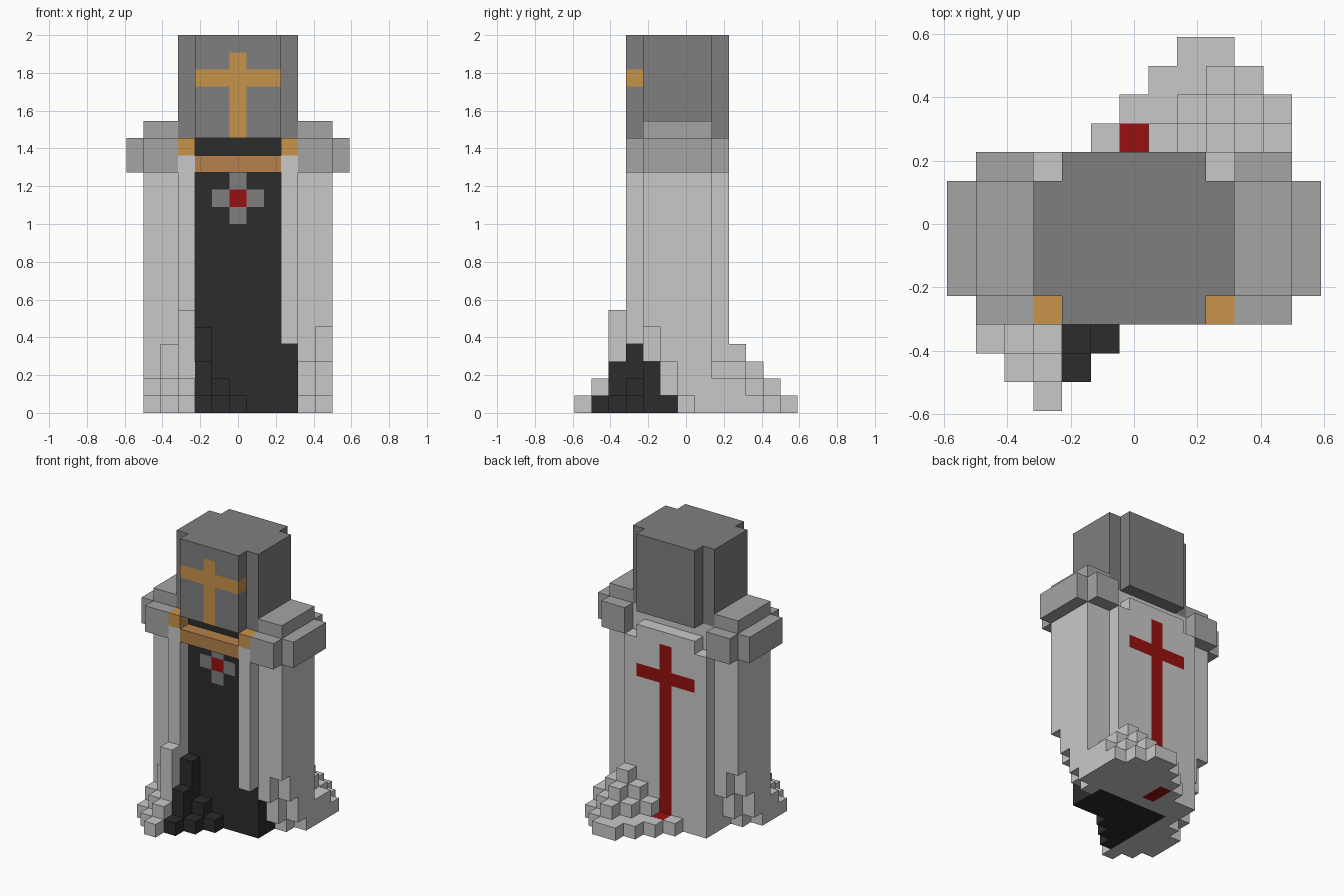
import bpy, bmesh
from mathutils import Vector

if "Cube" in bpy.data.objects:
    bpy.data.objects.remove(bpy.data.objects["Cube"])

V = 1 / 11          # cube size; cells are centred on x, y and start at z = 0
COLOURS = {
    "pale_cloth": (0.584, 0.584, 0.584), "shoulder_grey": (0.376, 0.376, 0.376),
    "helmet_grey": (0.212, 0.212, 0.212), "black_cloth": (0.025, 0.025, 0.025),
    "gold": (0.584, 0.296, 0.069), "bronze": (0.462, 0.219, 0.07),
    "red": (0.319, 0.005, 0.005),
}
NAMES = list(COLOURS)
MATS = []
for n, c in COLOURS.items():
    m = bpy.data.materials.new(n)
    m.diffuse_color = (*c, 1)
    m.use_nodes = True
    m.node_tree.nodes["Principled BSDF"].inputs["Base Color"].default_value = m.diffuse_color
    MATS.append(m)

cells = {}          # (x, y, z) -> (part, colour)


def box(part, colour, xs, ys, zs):
    """Fill an inclusive range of cells."""
    for i in range(xs[0], xs[1] + 1):
        for j in range(ys[0], ys[1] + 1):
            for k in range(zs[0], zs[1] + 1):
                cells[i, j, k] = (part, colour)


def columns(part, colour, y, start, heights):
    """A row of ground-standing columns along x."""
    for n, h in enumerate(heights):
        box(part, colour, (start + n,) * 2, (y, y), (0, h - 1))


# robe core: black in front, pale at the back and left
box("robe", "black_cloth", (-2, 3), (-2, 0), (0, 14))
box("cloak", "pale_cloth", (-3, 3), (1, 1), (0, 15))
box("cloak", "pale_cloth", (-3, -3), (-2, 0), (0, 15))
box("cloak", "pale_cloth", (3, 3), (-2, 0), (15, 15))
box("robe", "black_cloth", (-2, 2), (-2, 0), (15, 15))

# cloak back panel and front borders
box("cloak", "pale_cloth", (-3, 3), (2, 2), (0, 13))
box("cloak", "pale_cloth", (-2, 2), (2, 2), (14, 14))
box("cloak", "pale_cloth", (-3, -3), (-3, -3), (0, 14))
box("cloak", "pale_cloth", (3, 3), (-3, -3), (4, 14))

# cloak sides, with hems lifted at front right and back left
for s in (1, -1):
    for x, hem in ((4, (3, 1, 0, 0)), (5, (5, 3, 1, 0))):
        for y, k in zip((-2, -1, 0, 1), hem):
            yy = y if s > 0 else -1 - y
            box("cloak", "pale_cloth", (s * x,) * 2, (yy, yy), (k, 13))

# hem blown forward on the left
columns("cloak_hem_front", "pale_cloth", -3, -5, (2, 4))
columns("cloak_hem_front", "pale_cloth", -4, -5, (1, 2, 6))
columns("cloak_hem_front", "pale_cloth", -5, -4, (1, 2))
columns("cloak_hem_front", "pale_cloth", -6, -3, (1,))
columns("robe_hem", "black_cloth", -3, -2, (5, 2, 1))
columns("robe_hem", "black_cloth", -4, -2, (3, 1))
columns("robe_hem", "black_cloth", -5, -2, (1,))

# hem blown backward on the right
columns("cloak_hem_back", "pale_cloth", 2, 4, (3, 2))
columns("cloak_hem_back", "pale_cloth", 3, -1, (1, 1, 2, 3, 4, 3, 2))
columns("cloak_hem_back", "pale_cloth", 4, 0, (1, 1, 2, 3, 2, 1))
columns("cloak_hem_back", "pale_cloth", 5, 1, (1, 1, 2, 1))
columns("cloak_hem_back", "pale_cloth", 6, 2, (1, 1))

# shoulder guards
for s, side in ((1, "right"), (-1, "left")):
    part = side + "_shoulder_guard"
    inner = tuple(sorted((4 * s, 5 * s)))
    box(part, "shoulder_grey", inner, (-3, 2), (14, 15))
    box(part, "shoulder_grey", inner, (-2, 1), (16, 16))
    box(part, "shoulder_grey", (6 * s,) * 2, (-2, 1), (14, 15))
    box("collar", "gold", (3 * s,) * 2, (-3, -3), (15, 15))
box("collar", "bronze", (-2, 2), (-3, -3), (14, 14))

# helmet with gold cross
box("helmet", "helmet_grey", (-2, 2), (-3, 2), (16, 21))
box("helmet", "helmet_grey", (-3, 3), (-2, 1), (16, 21))
box("helmet", "gold", (-2, 2), (-3, -3), (19, 19))
box("helmet", "gold", (0, 0), (-3, -3), (16, 20))

# chest emblem and red cross on the back
box("robe", "helmet_grey", (0, 0), (-2, -2), (11, 13))
box("robe", "helmet_grey", (-1, 1), (-2, -2), (12, 12))
box("robe", "red", (0, 0), (-2, -2), (12, 12))
box("cloak", "red", (0, 0), (2, 2), (0, 13))
box("cloak", "red", (-2, 2), (2, 2), (11, 11))
box("cloak_hem_back", "red", (0, 0), (3, 3), (0, 0))

# turn each part's exposed cube sides into one mesh
for part in sorted({p for p, _ in cells.values()}):
    bm = bmesh.new()
    used = []
    for cell, (p, colour) in cells.items():
        if p != part:
            continue
        for axis in range(3):
            for s in (1, -1):
                d = [0, 0, 0]
                d[axis] = s
                if tuple(a + b for a, b in zip(cell, d)) in cells:
                    continue
                u, w = Vector((0, 0, 0)), Vector((0, 0, 0))
                u[(axis + 1) % 3] = 0.5
                w[(axis + 2) % 3] = 0.5 * s
                mid = Vector(cell) + Vector((0, 0, 0.5)) + Vector(d) * 0.5
                f = bm.faces.new([bm.verts.new((mid + q) * V)
                                  for q in (-u - w, u - w, u + w, -u + w)])
                f.material_index = NAMES.index(colour)
                if colour not in used:
                    used.append(colour)
    bmesh.ops.remove_doubles(bm, verts=bm.verts, dist=0.001)
    for f in bm.faces:
        f.material_index = used.index(NAMES[f.material_index])
    me = bpy.data.meshes.new(part)
    for n in used:
        me.materials.append(MATS[NAMES.index(n)])
    bm.to_mesh(me)
    bm.free()
    bpy.context.collection.objects.link(bpy.data.objects.new(part, me))
